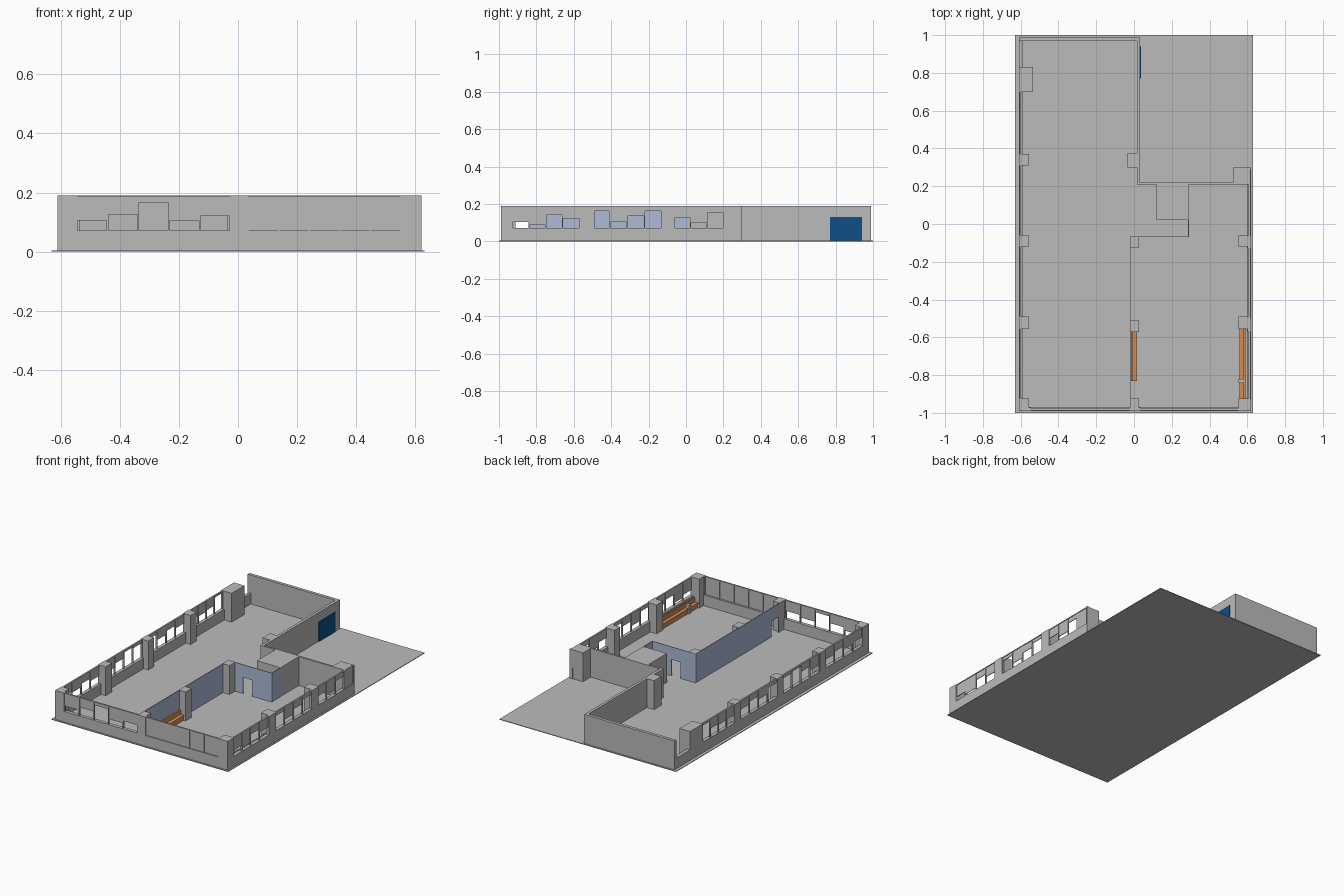
import bpy, bmesh, random
from mathutils import Vector

if "Cube" in bpy.data.objects:
    bpy.data.objects.remove(bpy.data.objects["Cube"])

random.seed(4)
H, SILL, Z0 = 0.19, 0.072, 0.004   # wall top, window sill, floor top


def material(name, rgb):
    m = bpy.data.materials.new(name)
    m.diffuse_color = (*rgb, 1)
    m.use_nodes = True
    m.node_tree.nodes["Principled BSDF"].inputs["Base Color"].default_value = m.diffuse_color
    return m


GREY = material("plaster_grey", (0.5, 0.5, 0.5))
GLASS = material("glass_blue", (0.42, 0.5, 0.68))
DOOR = material("door_blue", (0.004, 0.078, 0.25))
WOOD = material("wood_orange", (0.66, 0.27, 0.09))


def boxes(name, items, mat):
    """One object made of boxes given as (x0, x1, y0, y1, z0, z1)."""
    bm = bmesh.new()
    for x0, x1, y0, y1, z0, z1 in items:
        verts = bmesh.ops.create_cube(bm, size=1)["verts"]
        size = Vector((x1 - x0, y1 - y0, z1 - z0))
        mid = Vector((x0 + x1, y0 + y1, z0 + z1)) / 2
        for v in verts:
            v.co = mid + Vector(a * b for a, b in zip(v.co, size))
    mesh = bpy.data.meshes.new(name)
    bm.to_mesh(mesh)
    bm.free()
    mesh.materials.append(mat)
    ob = bpy.data.objects.new(name, mesh)
    bpy.context.collection.objects.link(ob)
    return ob


def window_wall(name, axis, outer, inward, start, end, groups, tall_end=None):
    """Low wall with window groups above; group = (s0, s1, [blind bottoms])."""
    def span(s0, s1, d0, d1, z0, z1):
        a, b = sorted((outer + inward * d0, outer + inward * d1))
        return (s0, s1, a, b, z0, z1) if axis == "x" else (a, b, s0, s1, z0, z1)

    wall = [span(start, end, 0, 0.022, Z0, SILL)]
    frames, blinds = [], []
    cursor = start
    for s0, s1, bottoms in groups:
        wall.append(span(cursor, s0, 0, 0.018, SILL, H))
        cursor = s1
        frames.append(span(s0, s1, 0.003, 0.013, H - 0.006, H - 0.001))
        n = len(bottoms)
        step = (s1 - s0) / n
        for i in range(n + 1):
            s = s0 + i * step
            frames.append(span(s - 0.003, s + 0.003, 0.003, 0.013, SILL, H - 0.006))
        for i, zb in enumerate(bottoms):
            if zb < H - 0.01:
                blinds.append(span(s0 + i * step + 0.003, s0 + (i + 1) * step - 0.003,
                                   0.006, 0.01, zb, H - 0.006))
    last = end if tall_end is None else tall_end
    if last > cursor:
        wall.append(span(cursor, last, 0, 0.018, SILL, H))
    boxes(name + "_wall", wall, GREY)
    boxes(name + "_window_frames", frames, GREY)
    boxes(name + "_blinds", blinds, GREY)


# Floor slab
boxes("floor", [(-0.63, 0.63, -1, 1, 0, Z0)], GREY)

# Outer walls with windows
window_wall("front", "x", -0.99, 1, -0.61, 0.62, [
    (-0.545, -0.025, [0.105, 0.125, 0.167, 0.105, 0.12]),
    (0.035, 0.55, [SILL] * 5)])
window_wall("right", "y", 0.62, -1, -0.99, 0.30, [
    (-0.93, -0.57, [0.105, 0.088, 0.142, 0.122]),
    (-0.50, -0.13, [0.163, 0.105, 0.137, 0.163]),
    (-0.065, 0.29, [0.127, 0.1, 0.155, SILL])])
window_wall("left", "y", -0.61, 1, -0.99, 0.97,
            [(a, b, [random.uniform(0.11, 0.18) for _ in range(4)])
             for a, b in ((-0.925, -0.555), (-0.49, -0.12), (-0.06, 0.31), (0.37, 0.70))],
            tall_end=0.83)

# Solid walls of the rear wing
boxes("wing_walls", [
    (-0.61, 0.033, 0.97, 0.99, Z0, H),
    (0.015, 0.033, 0.208, 0.97, Z0, H),
    (0.033, 0.525, 0.208, 0.22, Z0, H)], GREY)
boxes("corner_block", [(0.525, 0.61, 0.208, 0.298, Z0, H)], GREY)
boxes("utility_block", [(0.12, 0.288, 0.022, 0.208, Z0, H)], GREY)

# Columns
cols = [(-0.609, -0.535, 0.70, 0.83, Z0, H),
        (-0.609, -0.555, 0.31, 0.37, Z0, H),
        (-0.035, 0.015, 0.30, 0.375, Z0, H)]
for y0, y1 in ((-0.985, -0.925), (-0.555, -0.49), (-0.12, -0.06)):
    cols += [(-0.609, -0.555, y0, y1, Z0, H), (0.553, 0.612, y0, y1, Z0, H)]
for y0, y1 in ((-0.985, -0.925), (-0.572, -0.51), (-0.125, -0.068)):
    cols.append((-0.02, 0.027, y0, y1, Z0, H))
boxes("columns", cols, GREY)

# Glass partitions, leaving two door openings
T = 0.004
boxes("glass_partition", [
    (-0.022, -0.022 + T, -0.84, -0.068, Z0, H),
    (-0.022, -0.022 + T, -0.925, -0.84, 0.106, H),
    (-0.022, -0.022 + T, -0.925, -0.912, Z0, 0.106),
    (-0.02, 0.085, -0.07, -0.07 + T, Z0, H),
    (0.085, 0.15, -0.07, -0.07 + T, 0.108, H),
    (0.15, 0.29, -0.07, -0.07 + T, Z0, H),
    (0.29 - T, 0.29, -0.07, 0.022, Z0, H)], GLASS)

# Blue entrance door on the wing
boxes("entrance_door", [(0.032, 0.037, 0.77, 0.94, Z0, 0.13)], DOOR)


# Wooden benches: base, seat and backrest
def bench(name, x0, x1, y0, y1, back_left):
    w = 0.009
    bx = (x0, x0 + w) if back_left else (x1 - w, x1)
    boxes(name, [(x0 + 0.004, x1 - 0.004, y0 + 0.003, y1 - 0.003, Z0, 0.03),
                 (x0, x1, y0, y1, 0.03, 0.038),
                 (*bx, y0, y1, 0.038, 0.066)], WOOD)


bench("middle_bench", -0.016, 0.017, -0.832, -0.572, True)
bench("right_bench", 0.558, 0.59, -0.923, -0.555, False)
boxes("bench_post", [(0.554, 0.579, -0.842, -0.82, Z0, 0.06)], GREY)
